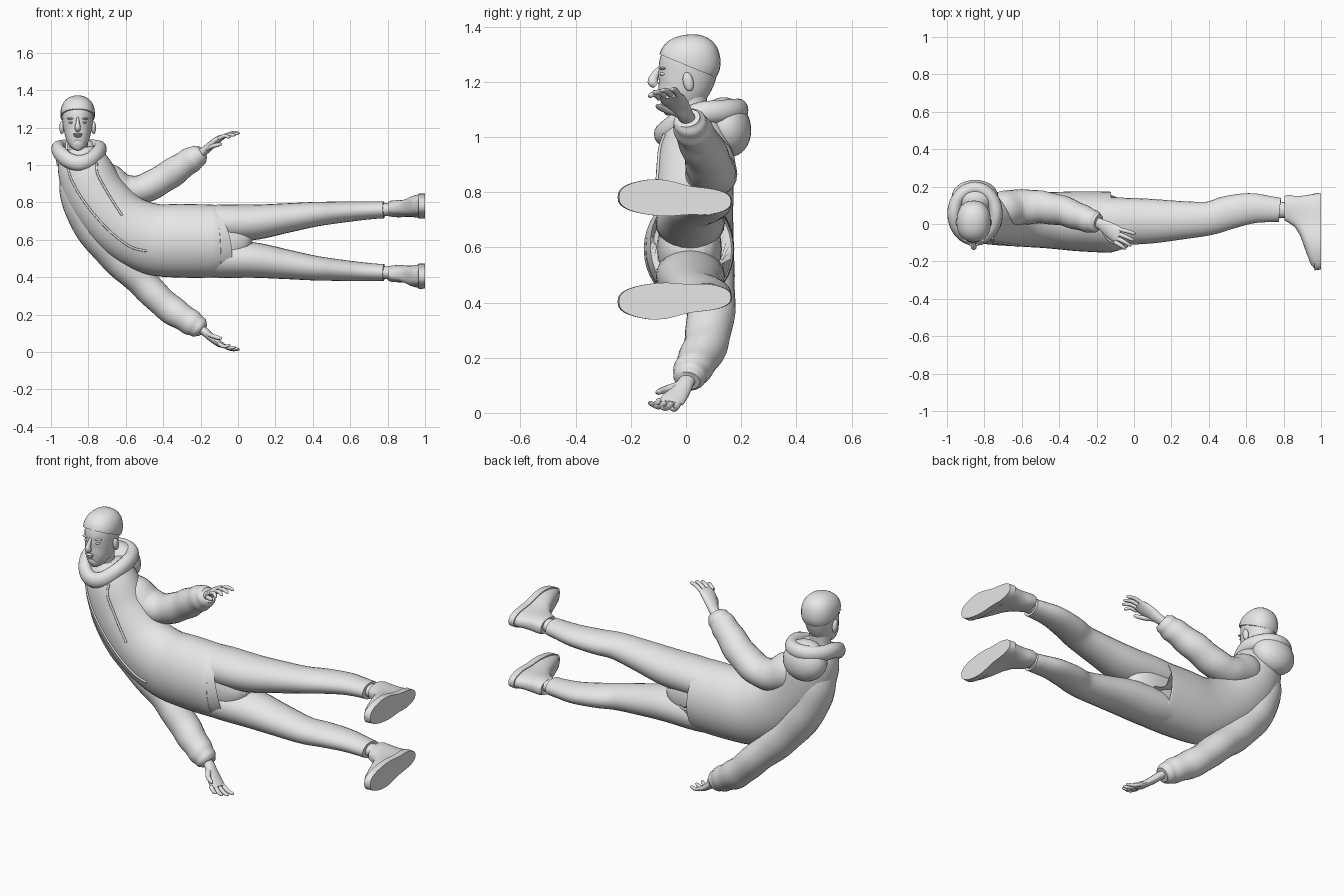
import bpy, bmesh, math
from mathutils import Vector, Matrix
from mathutils.bvhtree import BVHTree

if "Cube" in bpy.data.objects:
    bpy.data.objects.remove(bpy.data.objects["Cube"])

grey = bpy.data.materials.new("plain_grey")
grey.diffuse_color = (0.8, 0.8, 0.8, 1)
grey.use_nodes = True
grey.node_tree.nodes["Principled BSDF"].inputs["Base Color"].default_value = grey.diffuse_color
MID = 1.185  # twice the height of the left/right symmetry plane


def finish(name, bm, angle=50):
    bmesh.ops.recalc_face_normals(bm, faces=bm.faces[:])
    me = bpy.data.meshes.new(name)
    bm.to_mesh(me)
    bm.free()
    ob = bpy.data.objects.new(name, me)
    bpy.context.collection.objects.link(ob)
    me.materials.append(grey)
    bpy.ops.object.select_all(action='DESELECT')
    ob.select_set(True)
    bpy.context.view_layer.objects.active = ob
    bpy.ops.object.shade_smooth_by_angle(angle=math.radians(angle))
    return ob


def spline(rows, steps, closed):
    n, out = len(rows), []
    for i in range(n if closed else n - 1):
        def get(k):
            return rows[k % n] if closed else rows[max(0, min(n - 1, k))]
        a, b, c, d = (get(i + k) for k in (-1, 0, 1, 2))
        for s in range(steps):
            t = s / steps
            out.append([0.5 * (2*q + (r-p)*t + (2*p-5*q+4*r-w)*t*t + (3*q-p-3*r+w)*t**3)
                        for p, q, r, w in zip(a, b, c, d)])
    return out if closed else out + [list(rows[-1])]


def skin(bm, loops, closed=False):
    loops = [[bm.verts.new(p) for p in loop] for loop in loops]
    n = len(loops[0])
    for a, b in zip(loops, loops[1:] + (loops[:1] if closed else [])):
        for j in range(n):
            bm.faces.new((a[j], a[(j+1) % n], b[(j+1) % n], b[j]))
    if not closed:
        bm.faces.new(loops[0])
        bm.faces.new(loops[-1])


# Rows are x, y, z, half width, half depth; depth follows the ref axis
def tube(name, rows, ref=(0, 1, 0), seg=24, steps=5, closed=False, mirror=False, folds=0, bm=None):
    if mirror:
        rows = [(r[0], r[1], MID - r[2], *r[3:]) for r in rows]
    pts = spline(rows, steps, closed)
    n, loops = len(pts), []
    for i, p in enumerate(pts):
        a = pts[(i-1) % n] if closed else pts[max(i-1, 0)]
        b = pts[(i+1) % n] if closed else pts[min(i+1, n-1)]
        t = (Vector(b[:3]) - Vector(a[:3])).normalized()
        v = Vector(ref)
        v = (v - t * v.dot(t)).normalized()
        u = v.cross(t)
        loop = []
        for j in range(seg):
            w = 2 * math.pi * j / seg
            k = 1 + folds * math.sin(i * 1.25 + 1.5 * math.sin(w)) * min(1, i / n * 1.4)
            loop.append(Vector(p[:3]) + (u * math.cos(w) * p[3] + v * math.sin(w) * p[4]) * k)
        loops.append(loop)
    own = bm is None
    bm = bm or bmesh.new()
    skin(bm, loops, closed)
    return finish(name, bm) if own else None


def ball(name, loc, size, rot=0, cut=None, power=1):
    bm = bmesh.new()
    bmesh.ops.create_uvsphere(bm, u_segments=28, v_segments=18, radius=1)
    for v in bm.verts:
        v.co = Vector([math.copysign(abs(c) ** power, c) * s for c, s in zip(v.co, size)])
    bm.transform(Matrix.Translation(loc) @ Matrix.Rotation(rot, 4, 'X'))
    if cut:
        r = bmesh.ops.bisect_plane(bm, geom=bm.verts[:] + bm.edges[:] + bm.faces[:],
                                   plane_co=cut[0], plane_no=cut[1], clear_inner=True)
        edges = [e for e in r['geom_cut'] if isinstance(e, bmesh.types.BMEdge)]
        bmesh.ops.contextual_create(bm, geom=edges)
    return finish(name, bm)


# Jacket body, bending sideways up to the neck
jacket = tube("jacket_body", [
    (-.12, .01, .593, .19, .158), (-.14, .01, .593, .195, .163), (-.3, .015, .595, .197, .16),
    (-.46, .02, .605, .19, .15), (-.62, .025, .68, .175, .145), (-.745, .03, .815, .165, .142),
    (-.81, .035, .95, .15, .135), (-.84, .04, 1.04, .125, .11), (-.85, .04, 1.09, .08, .08)], seg=36)
tube("pelvis", [(-.25, .01, .593, .15, .12), (-.05, .013, .593, .15, .115),
                (.04, .015, .593, .09, .09), (.075, .015, .593, .03, .05)])

# Sleeves
end = [(-.38, .07, .94, .078, .08), (-.27, .03, 1.015, .07, .07),
       (-.215, .012, 1.05, .06, .06), (-.19, .005, 1.068, .04, .045)]
tube("left_sleeve", [(-.76, .05, .96, .08, .08), (-.7, .075, .91, .1, .1), (-.6, .09, .865, .083, .095),
                     (-.5, .09, .875, .078, .088)] + end, folds=.035)
tube("right_sleeve", [(-.87, .045, .97, .07, .08), (-.86, .05, .86, .095, .1), (-.79, .06, .69, .1, .11),
                      (-.66, .075, .52, .092, .1), (-.51, .09, .37, .08, .088)]
     + [(r[0], r[1], MID - r[2], *r[3:]) for r in end], folds=.035)

# Hands, legs and shoes for both sides
for side, mir in (("left", False), ("right", True)):
    def flip(z):
        return MID - z if mir else z
    bm = bmesh.new()
    tube("", [(-.23, .015, 1.045, .025, .032), (-.18, 0, 1.075, .023, .03), (-.14, -.025, 1.11, .021, .04),
              (-.1, -.05, 1.14, .018, .046), (-.075, -.06, 1.152, .011, .038)], seg=16, mirror=mir, bm=bm)
    tips = [(.008, -.05, 1.174), (.0, -.085, 1.17), (-.015, -.113, 1.163), (-.042, -.13, 1.152)]
    for i, (x, y, z) in enumerate(tips):
        bx, by, bz = -.085 - .006 * i, -.027 - .023 * i, 1.147 - .002 * i
        tube("", [(bx, by, bz, .011, .012), ((bx+x)/2, (by+y)/2, (bz+z)/2 + .009, .01, .011),
                  (x-.008, y, z-.003, .008, .008), (x, y, z-.005, .003, .003)], seg=10, steps=3, mirror=mir, bm=bm)
    tube("", [(-.165, -.025, 1.085, .014, .016), (-.135, -.075, 1.1, .012, .014),
              (-.1, -.1, 1.11, .01, .01), (-.085, -.105, 1.112, .003, .003)],
         seg=10, steps=3, mirror=mir, bm=bm)
    finish(side + "_hand", bm)

    tube(side + "_trouser_leg", [
        (-.25, .015, .685, .09, .12), (-.1, .015, .688, .1, .126), (.08, .015, .693, .095, .12),
        (.25, .02, .715, .08, .103), (.4, .03, .735, .067, .09), (.5, .06, .744, .06, .09),
        (.62, .083, .753, .053, .082), (.72, .08, .758, .047, .07), (.78, .075, .76, .045, .064)], mirror=mir)
    tube(side + "_ankle", [(.74, .075, .76, .035, .042), (.8, .075, .762, .034, .042),
                           (.88, .075, .765, .036, .048)], mirror=mir)

    # Shoe slices: height along x, toe y, heel y, width factor
    loops = []
    for x, toe, heel, k in [(1, -.243, .163, 1), (.965, -.248, .167, 1), (.964, -.238, .16, .93),
                            (.945, -.215, .158, .9), (.92, -.15, .153, .86), (.89, -.065, .15, .84),
                            (.86, -.015, .15, .83), (.825, .008, .155, .78), (.805, .018, .15, .7),
                            (.815, .035, .125, .5)]:
        loop = []
        for j in range(40):
            c, s = math.cos(j * math.pi / 20), math.sin(j * math.pi / 20)
            y = (toe + heel) / 2 + (heel - toe) / 2 * c
            f = min(1, max(0, (.1 - y) / .25))
            f = f * f * (3 - 2 * f)
            hw = .058 + .012 * f - .008 * math.exp(-((y - .01) / .06) ** 2)
            z = .766 + .016 * f + hw * k * math.copysign(abs(s) ** .75, s)
            loop.append((x, y, flip(z)))
        loops.append(loop)
    bm = bmesh.new()
    skin(bm, loops)
    finish(side + "_shoe", bm, 40)

# Hood: rolled collar and the bag hanging behind
ring = []
for i in range(12):
    a = i * math.pi / 6
    front = max(0, -math.sin(a))
    ring.append((-.85 + .112 * math.cos(a), .055 + .135 * math.sin(a),
                 1.085 - .075 * front ** 1.5 + .012 * max(0, math.sin(a)), .036, .042))
tube("hood_collar", ring, ref=(0, 0, 1), seg=16, closed=True)
ball("hood_bag", (-.85, .145, 1.035), (.125, .09, .11), rot=.25)

# Neck and head
CX = -.857
tube("neck", [(CX, .035, 1.0, .065, .065), (CX, .02, 1.1, .055, .056), (CX, .02, 1.2, .058, .062)])
tube("head", [(CX, -.085, 1.102, .018, .02), (CX, -.073, 1.108, .036, .038), (CX, -.05, 1.13, .056, .066),
              (CX, -.02, 1.17, .07, .093), (CX, 0, 1.215, .079, .104), (CX, .01, 1.265, .084, .107),
              (CX, .01, 1.31, .08, .098), (CX, .005, 1.34, .055, .07)], seg=32)
ball("hair", (CX, .013, 1.272), (.092, .112, .099), rot=.12,
     cut=((CX, .012, 1.255), (0, .38, .92)), power=.88)
tube("nose", [(CX, -.092, 1.25, .007, .01), (CX, -.112, 1.225, .01, .014), (CX, -.12, 1.2, .016, .019),
              (CX, -.108, 1.187, .013, .012)], seg=12)
ball("upper_lip", (CX, -.111, 1.164), (.025, .010, .006))
ball("lower_lip", (CX, -.109, 1.154), (.021, .010, .006))
for side, s in (("left", 1), ("right", -1)):
    ball(side + "_ear", (CX + s * .085, .008, 1.2), (.013, .019, .035), rot=.2)
    ball(side + "_eye", (CX + s * .034, -.083, 1.228), (.015, .012, .007))
    ball(side + "_brow", (CX + s * .036, -.084, 1.248), (.022, .013, .005))

# Zip and front seam laid on the jacket surface
tree = BVHTree.FromPolygons([v.co for v in jacket.data.vertices],
                            [p.vertices[:] for p in jacket.data.polygons])
for name, line in (("zip", [(-.91, .99), (-.89, .92), (-.82, .8), (-.7, .66), (-.58, .565), (-.49, .54)]),
                   ("drawstring", [(-.755, 1.01), (-.75, .95), (-.69, .84), (-.62, .73)])):
    rows = []
    for x, z in spline(line, 6, False):
        hit = tree.ray_cast(Vector((x, -1, z)), Vector((0, 1, 0)))[0]
        if hit:
            rows.append((x, hit.y - .002, z, .006, .006))
    tube(name, rows, seg=8, steps=1)
